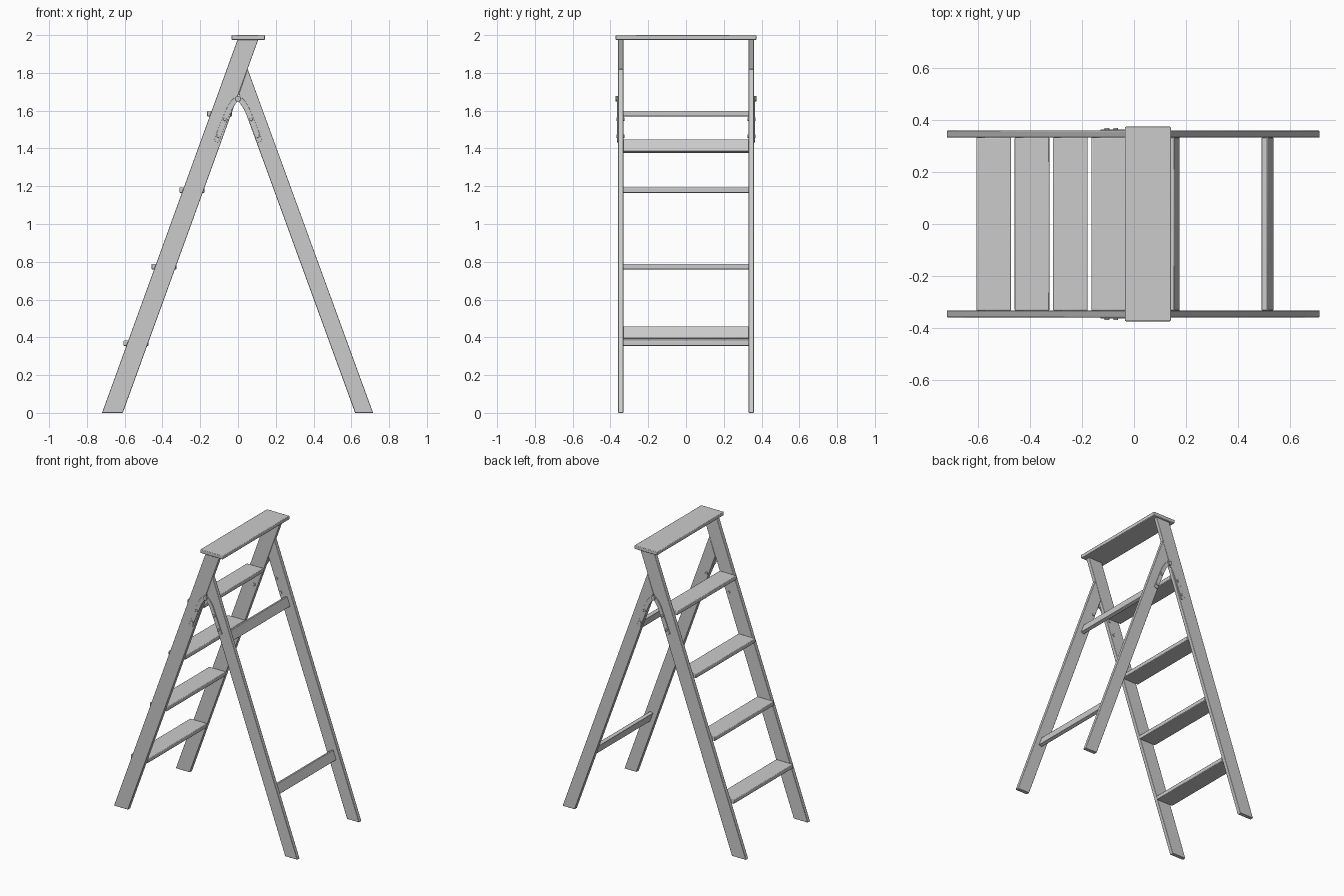
import bpy, bmesh, math
from mathutils import Vector, Matrix

if "Cube" in bpy.data.objects:
    bpy.data.objects.remove(bpy.data.objects["Cube"])


def finish(obj, bevel):
    bpy.context.collection.objects.link(obj)
    if bevel:
        m = obj.modifiers.new("edge_rounding", 'BEVEL')
        m.width, m.segments, m.limit_method = bevel, 2, 'ANGLE'
    bpy.ops.object.select_all(action='DESELECT')
    obj.select_set(True)
    bpy.context.view_layer.objects.active = obj
    bpy.ops.object.shade_smooth_by_angle(angle=math.radians(35))
    return obj


def prism(name, pts, y0, y1, bevel=0.003):
    """Extrude an xz outline between two y values."""
    bm = bmesh.new()
    face = bm.faces.new([bm.verts.new((x, y0, z)) for x, z in pts])
    new = bmesh.ops.extrude_face_region(bm, geom=[face])["geom"]
    bmesh.ops.translate(bm, vec=(0, y1 - y0, 0),
                        verts=[v for v in new if isinstance(v, bmesh.types.BMVert)])
    bmesh.ops.recalc_face_normals(bm, faces=bm.faces)
    me = bpy.data.meshes.new(name)
    bm.to_mesh(me)
    bm.free()
    return finish(bpy.data.objects.new(name, me), bevel)


def pin(name, x, z, r, y0, y1, bevel=0.0015):
    """Cylinder lying along y."""
    bm = bmesh.new()
    mat = Matrix.Translation((x, (y0 + y1) / 2, z)) @ Matrix.Rotation(math.pi / 2, 4, 'X')
    bmesh.ops.create_cone(bm, cap_ends=True, segments=16, radius1=r, radius2=r,
                          depth=abs(y1 - y0), matrix=mat)
    me = bpy.data.meshes.new(name)
    bm.to_mesh(me)
    bm.free()
    return finish(bpy.data.objects.new(name, me), bevel)


def strip(path, width):
    """Outline of a flat strap following a path."""
    left, right = [], []
    for i, p in enumerate(path):
        a, b = Vector(path[max(i - 1, 0)]), Vector(path[min(i + 1, len(path) - 1)])
        d = (b - a).normalized()
        n = Vector((-d.y, d.x)) * width / 2
        left.append(tuple(Vector(p) + n))
        right.append(tuple(Vector(p) - n))
    return left + right[::-1]


FRONT_SLOPE, REAR_SLOPE = 0.363, 0.3646
Y_IN, Y_OUT = 0.332, 0.359

# Side rails, rear legs and hinges, mirrored on both sides
for side, s in (("near", -1), ("far", 1)):
    top = 1.977
    prism("front_rail_" + side,
          [(-0.72, 0), (-0.61, 0), (-0.61 + FRONT_SLOPE * top, top),
           (-0.72 + FRONT_SLOPE * top, top)], s * Y_IN, s * Y_OUT)
    # Rear leg is cut to butt against the rail's back edge
    prism("rear_leg_" + side,
          [(0.62, 0), (0.715, 0), (0.051, 1.821), (0.004, 1.69)], s * Y_IN, s * Y_OUT)

    # Hinge straps, pivot and rivets
    for part, k in (("front", -1), ("rear", 1)):
        path = [(0, 1.668), (k * 0.024, 1.645), (k * 0.046, 1.61),
                (k * 0.068, 1.558), (k * 0.116, 1.436)]
        prism(f"hinge_strap_{part}_{side}", strip(path, 0.028),
              s * (Y_OUT - 0.001), s * (Y_OUT + 0.005), 0.001)
        for x, z in ((0.07, 1.555), (0.104, 1.465)):
            pin(f"hinge_rivet_{part}_{side}", k * x, z, 0.009,
                s * (Y_IN - 0.006), s * (Y_OUT + 0.01))
    pin("hinge_pivot_" + side, 0, 1.663, 0.015, s * (Y_OUT - 0.002), s * (Y_OUT + 0.013))

# Steps between the rails
for i in range(4):
    z = 0.369 + i * 0.405
    x = -0.606 + i * 0.1475
    prism(f"step_{i + 1}", [(x, z - 0.014), (x + 0.133, z - 0.014),
                            (x + 0.133, z + 0.014), (x, z + 0.014)], -0.333, 0.333, 0.004)

# Tilted rear braces
for name, z in (("lower_brace", 0.423), ("upper_brace", 1.412)):
    c = Vector((0.6675 - REAR_SLOPE * z, z))
    u = Vector((-REAR_SLOPE, 1)).normalized() * 0.034
    n = Vector((1, REAR_SLOPE)).normalized() * 0.0125
    prism(name, [tuple(c + a * u + b * n) for a, b in ((-1, -1), (-1, 1), (1, 1), (1, -1))],
          -0.333, 0.333)

# Top board
prism("top_board", [(-0.035, 1.975), (0.142, 1.975), (0.142, 2), (-0.035, 2)],
      -0.374, 0.374, 0.004)
